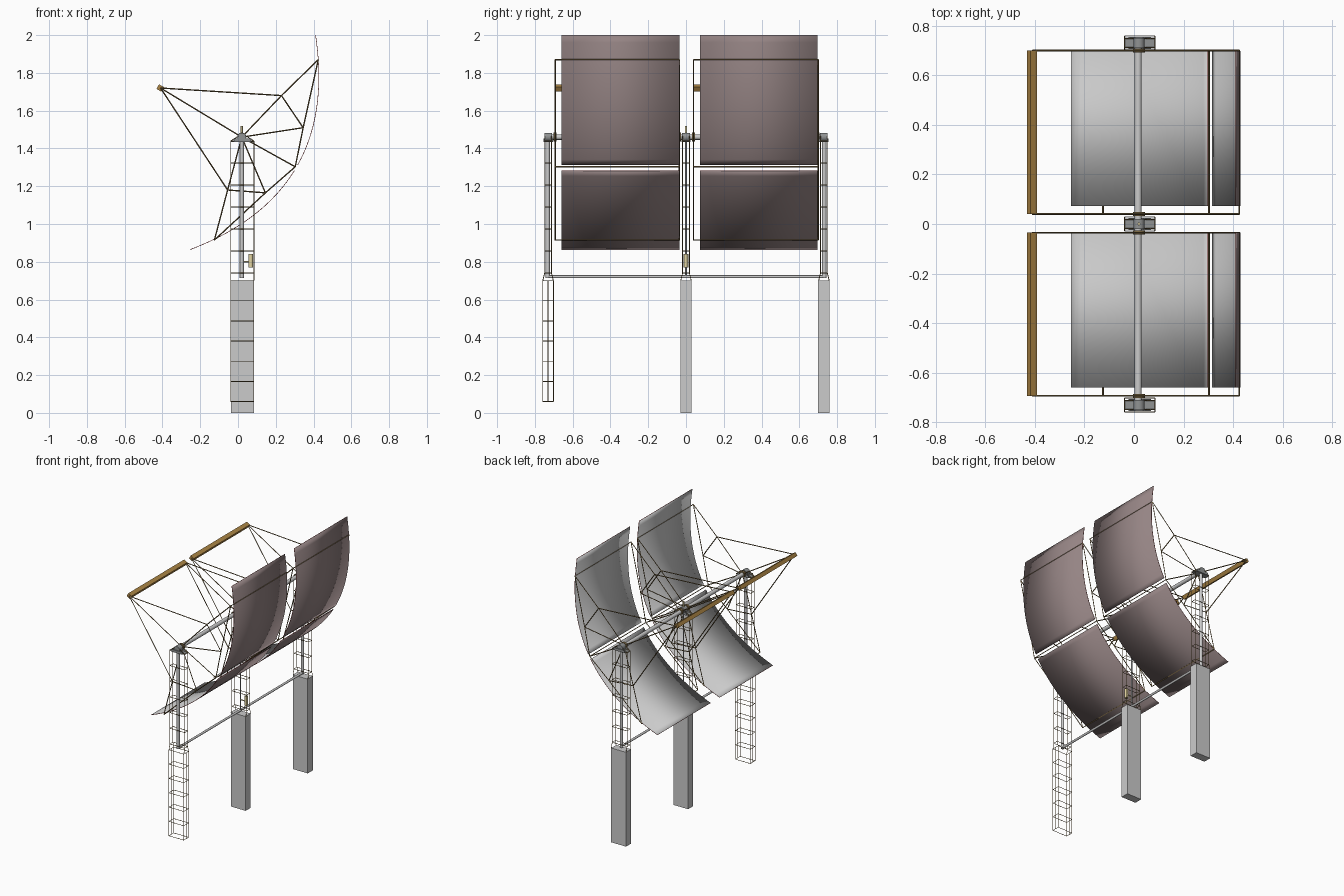
import bpy, bmesh, math
from mathutils import Vector, Matrix

if "Cube" in bpy.data.objects:
    bpy.data.objects.remove(bpy.data.objects["Cube"])

def material(name, rgb):
    m = bpy.data.materials.new(name)
    m.diffuse_color = (*rgb, 1)
    m.use_nodes = True
    m.node_tree.nodes["Principled BSDF"].inputs["Base Color"].default_value = m.diffuse_color
    return m

BRASS = material("bronze_steel", (0.22, 0.15, 0.06))
WOOD = material("receiver_brown", (0.42, 0.24, 0.06))
SILVER = material("mirror_grey", (0.6, 0.6, 0.6))
BACK = material("mirror_back", (0.30, 0.23, 0.23))
RED = material("mirror_rim", (0.4, 0.03, 0.03))
YELLOW = material("actuator_yellow", (0.75, 0.65, 0.35))
DARK = material("bearing_grey", (0.28, 0.29, 0.29))

def finish(name, bm, mat=None, smooth=False):
    me = bpy.data.meshes.new(name)
    bm.to_mesh(me)
    bm.free()
    ob = bpy.data.objects.new(name, me)
    bpy.context.collection.objects.link(ob)
    if mat:
        me.materials.append(mat)
    if smooth:
        bpy.ops.object.select_all(action='DESELECT')
        ob.select_set(True)
        bpy.context.view_layer.objects.active = ob
        bpy.ops.object.shade_smooth_by_angle(angle=math.radians(40))
    return ob

def rod(bm, a, b, r, seg=6):
    a, b = Vector(a), Vector(b)
    d = b - a
    m = Matrix.Translation((a + b) / 2) @ d.to_track_quat('Z', 'Y').to_matrix().to_4x4()
    bmesh.ops.create_cone(bm, cap_ends=True, segments=seg, radius1=r, radius2=r,
                          depth=d.length, matrix=m)

def rods(name, pairs, r, mat=None, seg=6):
    bm = bmesh.new()
    for a, b in pairs:
        rod(bm, a, b, r, seg)
    return finish(name, bm, mat, seg > 8)

def box(name, c, size, mat=None, rot=0):
    bm = bmesh.new()
    bmesh.ops.create_cube(bm, size=1, matrix=Matrix.Translation(c) @ Matrix.Rotation(rot, 4, 'Y')
                          @ Matrix.Diagonal((*size, 1)))
    return finish(name, bm, mat)

CX, HX = 0.023, 0.061          # post centre and half width in x
TOWERS = (-0.73, 0, 0.73)
PX, PZ = 0.02, 1.46            # rotation axis

# Parabolic mirrors: red rim, grey inside, brown outside
V, U, A = Vector((0.307, 0, 1.30)), Vector((0.504, 0, 0.864)), Vector((-0.864, 0, 0.504))

def mirror(name, t0, t1, y0, y1, n=20):
    bm = bmesh.new()
    rows = []
    for i in range(n + 1):
        t = t0 + (t1 - t0) * i / n
        p = V + U * t + A * (0.615 * t * t)
        rows.append([bm.verts.new((p.x, y, p.z)) for y in (y0, y1)])
    for r, s in zip(rows, rows[1:]):
        bm.faces.new((r[0], s[0], s[1], r[1]))
    ob = finish(name, bm, SILVER, True)
    ob.data.materials.append(BACK)
    ob.data.materials.append(RED)
    md = ob.modifiers.new("thickness", 'SOLIDIFY')
    md.thickness, md.offset = 0.003, -1
    md.material_offset, md.material_offset_rim = 1, 2

# Truss frame nodes (x, z)
N = dict(p=(PX, PZ), r=(-0.41, 1.72), a=(0.425, 1.87), b=(0.23, 1.68), c=(0.345, 1.51),
         v=(0.303, 1.303), d=(-0.125, 0.915), e=(-0.055, 1.18), f=(0.145, 1.165))
LINKS = "rb ba pb bc pc ca cv pv rp re pe ed ef pf fv fd".split()

for side, (f0, f1), (m0, m1) in (("front", (-0.693, -0.035), (-0.66, -0.035)),
                                 ("rear", (0.04, 0.70), (0.073, 0.697))):
    mirror(side + "_upper_mirror", 0.016, 0.657, m0, m1)
    mirror(side + "_lower_mirror", -0.657, -0.02, m0, m1)
    pairs = []
    for y in (f0, f1):
        for i, j in LINKS:
            pairs.append(((N[i][0], y, N[i][1]), (N[j][0], y, N[j][1])))
    for k in "avd":
        pairs.append(((N[k][0], f0, N[k][1]), (N[k][0], f1, N[k][1])))
    rods(side + "_truss_frame", pairs, 0.0035, BRASS, 4)
    box(side + "_receiver_bar", (-0.412, (f0 + f1) / 2, 1.72), (0.03, f1 - f0, 0.028),
        WOOD, math.radians(30))
    # Hub discs where the frames meet the axle
    rods(side + "_frame_hubs", [((PX, y - 0.008, PZ), (PX, y + 0.008, PZ)) for y in (f0, f1)],
         0.024, BRASS, 16)

# Main axle tube
rods("axle_tube", [((PX - 0.003, -0.74, PZ), (PX - 0.003, 0.74, PZ))], 0.014, None, 20)

# Concrete posts, with one left as a bare reinforcing cage
for name, y in (("middle_post", 0), ("rear_post", 0.73)):
    box(name, (CX, y, 0.351), (2 * HX, 0.06, 0.702))

def lattice(y, hy, z0, z1, n, extra=()):
    out = []
    xs = (CX - HX, CX + HX)
    for x in xs:
        for yy in (y - hy, y + hy, *extra):
            out.append(((x, yy, z0), (x, yy, z1)))
    for i in range(n + 1):
        z = z0 + (z1 - z0) * i / n
        for x in xs:
            out.append(((x, y - hy, z), (x, y + hy, z)))
        for s in (-hy, hy):
            out.append(((xs[0], y + s, z), (xs[1], y + s, z)))
    return out

rods("reinforcing_cage", lattice(-0.73, 0.028, 0.06, 0.70, 6, (-0.73,)), 0.002, BRASS, 4)

for name, y in zip(("front", "middle", "rear"), TOWERS):
    # Ladder tower with tapered feet and head braces
    pairs = lattice(y, 0.018, 0.74, 1.44, 6)
    for x in (-HX, HX):
        for s in (-1, 1):
            pairs.append(((CX + x, y + s * 0.028, 0.70), (CX + x, y + s * 0.018, 0.74)))
            pairs.append(((CX + x, y + s * 0.018, 1.44), (CX + x * 0.35, y + s * 0.018, 1.465)))
    rods(name + "_tower", pairs, 0.0022, BRASS, 4)
    # Bearing plate, cheeks and housing
    box(name + "_bearing_plate", (CX, y, 1.438), (2 * HX, 0.036, 0.006), DARK)
    for s in (-1, 1):
        box(name + "_bearing_cheek", (CX, y + s * 0.022, 1.444), (0.09, 0.006, 0.018), DARK)
    rods(name + "_bearing", [((PX, y - 0.02, PZ), (PX, y + 0.02, PZ))], 0.023, DARK, 16)

# Vertical and horizontal fluid pipes
for name, s in (("front", -1), ("rear", 1)):
    rods(name + "_down_pipe", [((PX, s * 0.732, 0.715), (PX, s * 0.732, 1.46))], 0.011, None, 16)
rods("lower_pipe", [((PX, -0.738, 0.721), (PX, 0.738, 0.721))], 0.008, None, 16)

# Drive rod, top pin and actuator on the middle tower
rods("drive_rod", [((PX, 0, 0.715), (PX, 0, 1.46))], 0.004, None, 10)
rods("top_pin", [((PX, 0, 1.46), (PX, 0, 1.52))], 0.006, YELLOW, 10)
rods("actuator_arm", [((PX, 0, 0.80), (0.07, 0, 0.80))], 0.004, YELLOW, 10)
rods("actuator_body", [((0.068, 0, 0.77), (0.068, 0, 0.84))], 0.012, YELLOW, 16)
